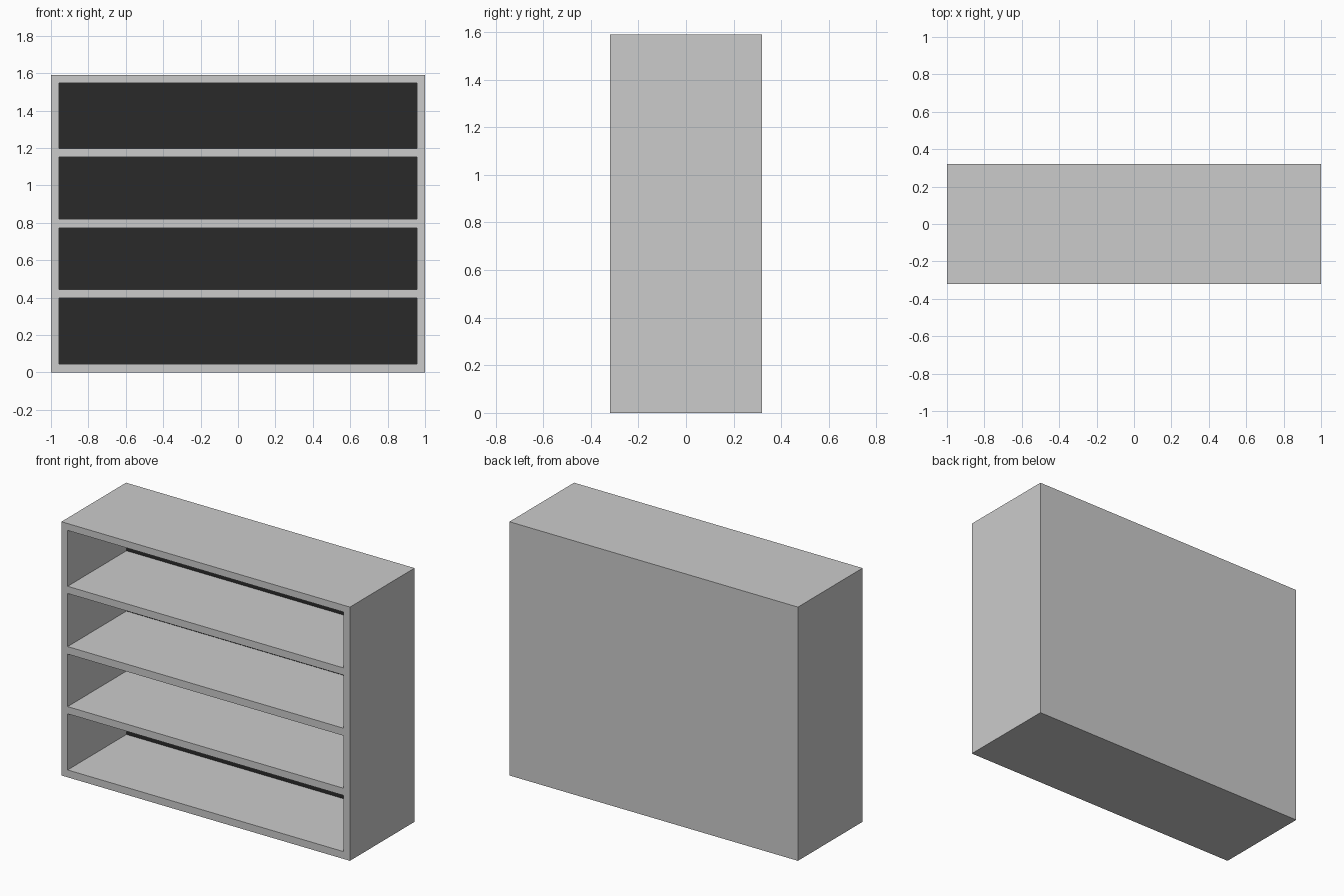
import bpy

if "Cube" in bpy.data.objects:
    bpy.data.objects.remove(bpy.data.objects["Cube"])

W, D, H = 2.0, 0.64, 1.59
WALL = 0.043          # side wall thickness
BACK = 0.05           # back wall thickness
LINING = 0.008        # dark panel thickness
BAYS = [(0.046, 0.398), (0.443, 0.772), (0.819, 1.152), (1.197, 1.547)]


def box(name, x, y, z):
    """Box from (min, max) ranges on each axis."""
    bpy.ops.mesh.primitive_cube_add(size=1)
    ob = bpy.context.object
    ob.name = name
    for i, (lo, hi) in enumerate((x, y, z)):
        ob.location[i] = (lo + hi) / 2
        ob.scale[i] = hi - lo
    bpy.ops.object.transform_apply(location=True, rotation=False, scale=True)
    return ob


dark = bpy.data.materials.new("dark_lining")
dark.diffuse_color = (0.023, 0.023, 0.023, 1)
dark.use_nodes = True
dark.node_tree.nodes["Principled BSDF"].inputs["Base Color"].default_value = dark.diffuse_color

# Carcass: one solid block, with the open bays cut in from the front
carcass = box("shelf_carcass", (-W / 2, W / 2), (-D / 2, D / 2), (0, H))
inner_x = (-W / 2 + WALL, W / 2 - WALL)
inner_back = D / 2 - BACK

for i, bay in enumerate(BAYS, 1):
    cutter = box(f"bay_cutter_{i}", inner_x, (-D, inner_back), bay)
    cutter.hide_render = True
    cutter.hide_set(True)
    mod = carcass.modifiers.new(f"bay_{i}", 'BOOLEAN')
    mod.operation = 'DIFFERENCE'
    mod.solver = 'EXACT'
    mod.object = cutter

    # Dark back panel of each bay
    panel = box(f"back_panel_{i}", inner_x, (inner_back - LINING, inner_back), bay)
    panel.data.materials.append(dark)
